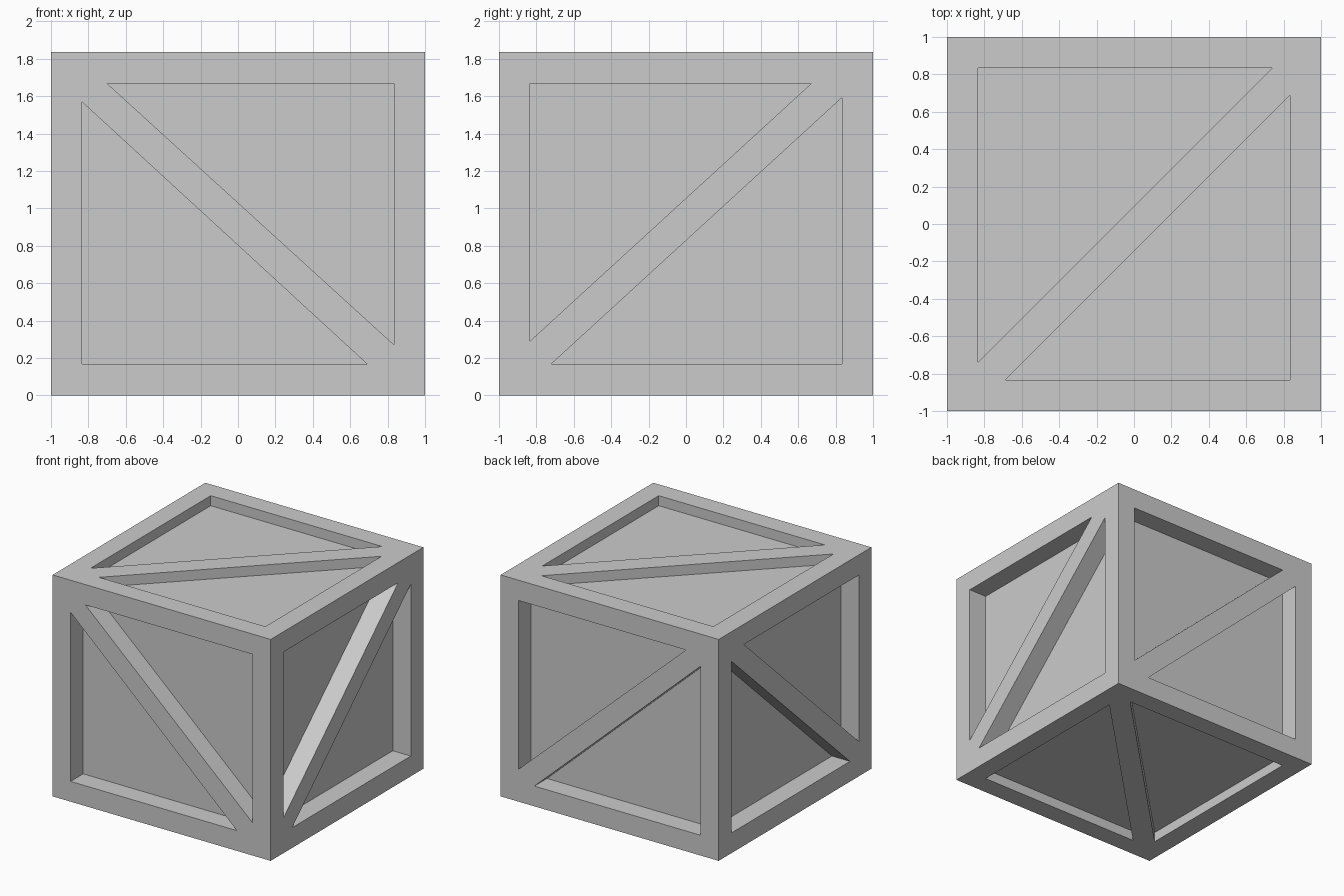
import bpy

if "Cube" in bpy.data.objects:
    bpy.data.objects.remove(bpy.data.objects["Cube"])

HALF = (1.0, 1.0, 0.918)      # outer half sizes of the crate
CORE = 0.835                  # half size of the inner cube

grey = bpy.data.materials.new("plain grey")
grey.diffuse_color = (0.6, 0.6, 0.6, 1.0)
grey.use_nodes = True
grey.node_tree.nodes["Principled BSDF"].inputs["Base Color"].default_value = grey.diffuse_color


def add_object(name, verts, faces):
    mesh = bpy.data.meshes.new(name)
    mesh.from_pydata(verts, [], faces)
    mesh.materials.append(grey)
    obj = bpy.data.objects.new(name, mesh)
    obj.location.z = HALF[2]
    bpy.context.collection.objects.link(obj)
    return obj


def frame_side(name, axes, sign, mirror, hv, a, b, c, d):
    """Border, diagonal brace and recess walls for one side.
    axes = (u, v, normal) indices; a, b bound the upper opening, c, d the lower."""
    iu, iv, iw = axes
    ou, ov, hu = HALF[iu], HALF[iv], CORE
    # openings and surface pieces, counter-clockwise for a rising brace
    upper = [(-hu, hv), (-hu, b), (a, hv)]
    lower = [(hu, -hv), (hu, d), (c, -hv)]
    brace = [(-hu, -hv), (c, -hv), (hu, d), (hu, hv), (a, hv), (-hu, b)]
    border = [
        [(-ou, -ov), (ou, -ov), (hu, -hv), (c, -hv), (-hu, -hv)],
        [(ou, -ov), (ou, ov), (hu, hv), (hu, d), (hu, -hv)],
        [(ou, ov), (-ou, ov), (-hu, hv), (a, hv), (hu, hv)],
        [(-ou, ov), (-ou, -ov), (-hu, -hv), (-hu, b), (-hu, hv)],
    ]
    polys = [[(u, v, HALF[iw]) for u, v in p] for p in border + [brace]]
    for tri in (upper, lower):
        for i in range(3):
            p, q = tri[i], tri[(i + 1) % 3]
            polys.append([(*p, HALF[iw]), (*q, HALF[iw]), (*q, CORE), (*p, CORE)])
    # the x-z plane faces -y, the other two planes face their positive axis
    natural = -1 if axes == (0, 2, 1) else 1
    flip = (sign != natural) != mirror
    verts, index, faces = [], {}, []
    for poly in polys:
        face = []
        for u, v, w in poly:
            co = [0, 0, 0]
            co[iu], co[iv], co[iw] = (-u if mirror else u), v, w * sign
            co = tuple(co)
            if co not in index:
                index[co] = len(verts)
                verts.append(co)
            face.append(index[co])
        faces.append(face[::-1] if flip else face)
    add_object(name, verts, faces)


# braced frames, each pair of opposite sides sharing one layout
PAIRS = [
    (("front_frame", "back_frame"), (-1, 1), (0, 2, 1), True,
     (0.75, 0.70, -0.648, -0.69, 0.652)),
    (("right_frame", "left_frame"), (1, -1), (1, 2, 0), False,
     (0.75, 0.67, -0.628, -0.72, 0.675)),
    (("top_frame", "bottom_frame"), (1, -1), (0, 1, 2), False,
     (CORE, 0.74, -0.74, -0.69, 0.69)),
]
for names, signs, axes, mirror, layout in PAIRS:
    for name, sign in zip(names, signs):
        frame_side(name, axes, sign, mirror, *layout)

# inner cube forming the recessed panels
bpy.ops.mesh.primitive_cube_add(size=2 * CORE, location=(0, 0, HALF[2]))
core = bpy.context.object
core.name = "inner_panels"
core.data.materials.append(grey)
